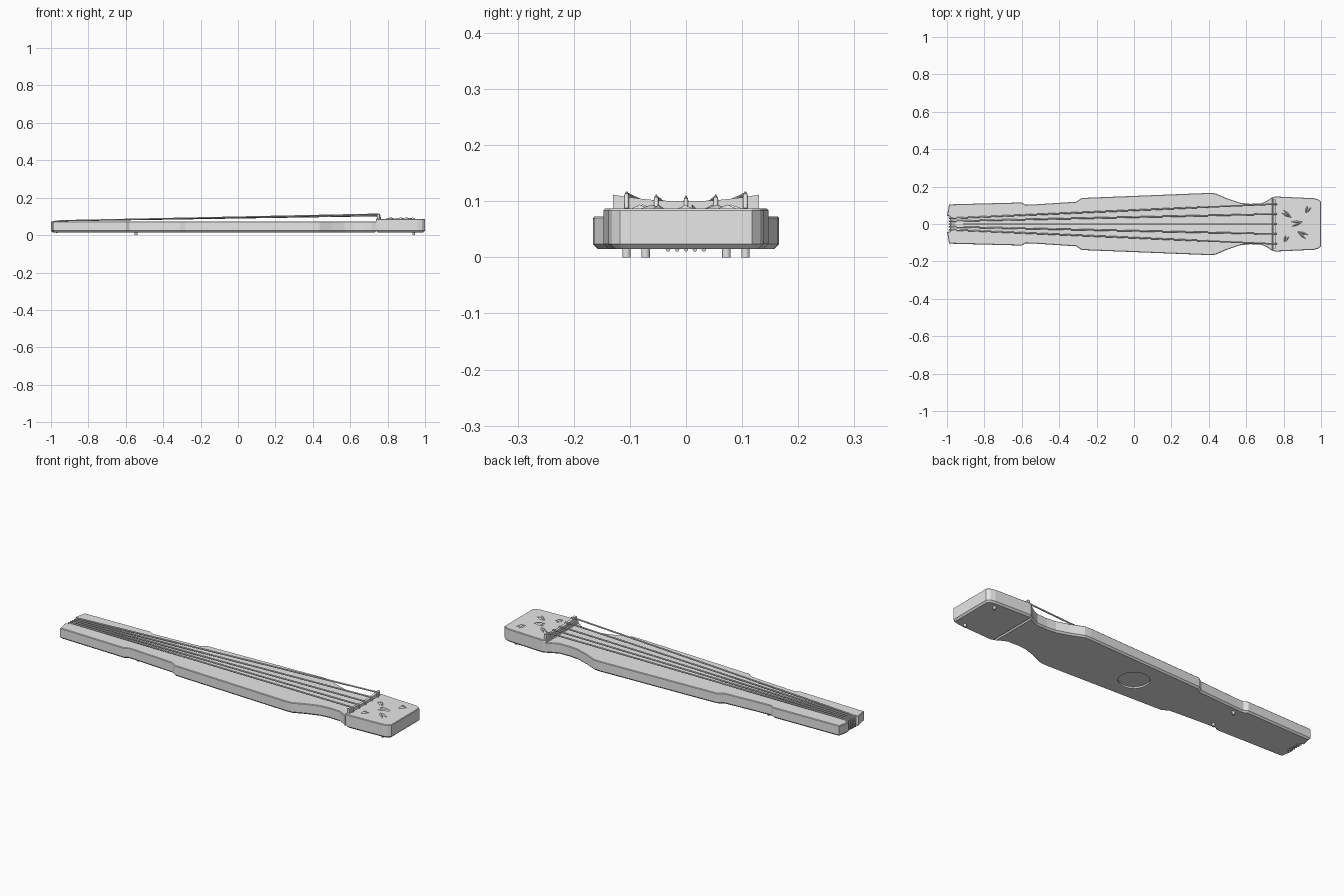
import bpy, bmesh
from mathutils import Vector

if "Cube" in bpy.data.objects:
    bpy.data.objects.remove(bpy.data.objects["Cube"], do_unlink=True)

grey = bpy.data.materials.new("plain_grey")
grey.use_nodes = True
grey.diffuse_color = (0.8, 0.8, 0.8, 1)
grey.node_tree.nodes["Principled BSDF"].inputs["Base Color"].default_value = (0.8, 0.8, 0.8, 1)


def add_mesh(name, bm):
    bmesh.ops.recalc_face_normals(bm, faces=bm.faces)
    mesh = bpy.data.meshes.new(name)
    bm.to_mesh(mesh)
    bm.free()
    mesh.materials.append(grey)
    obj = bpy.data.objects.new(name, mesh)
    bpy.context.collection.objects.link(obj)
    return obj


def board(name, half, z0, z1, low=0.009, top=0.003):
    """Mirror a half outline over y = 0, extrude it, chamfer its rims."""
    points = half + [(x, -y) for x, y in reversed(half)]
    bm = bmesh.new()
    face = bm.faces.new([bm.verts.new((x, y, z0)) for x, y in points])
    ext = bmesh.ops.extrude_face_region(bm, geom=[face], use_keep_orig=True)
    for v in ext["geom"]:
        if isinstance(v, bmesh.types.BMVert):
            v.co.z = z1
    for z, size in ((z0, low), (z1, top)):
        rim = [e for e in bm.edges if all(abs(v.co.z - z) < 1e-5 for v in e.verts)]
        bmesh.ops.bevel(bm, geom=rim, offset=size, segments=1, affect='EDGES', clamp_overlap=True)
    return add_mesh(name, bm)


# Long soundboard with waist, stepped neck and notched tail
body = board("soundboard", [
    (-0.985, 0.04), (-1.0, 0.043), (-0.988, 0.105), (-0.6, 0.115), (-0.58, 0.103),
    (-0.54, 0.104), (-0.31, 0.119), (-0.28, 0.139), (0.4, 0.166), (0.435, 0.164),
    (0.5, 0.136), (0.57, 0.113), (0.62, 0.108), (0.68, 0.11), (0.715, 0.126), (0.74, 0.145),
], 0.015, 0.073)

# Round sound hole sunk into the underside
bpy.ops.mesh.primitive_cylinder_add(vertices=32, radius=0.075, depth=0.02, location=(0, 0, 0.013))
cutter = bpy.context.object
cutter.name = "sound_hole_cutter"
cutter.hide_render = True
cut = body.modifiers.new("sound_hole", 'BOOLEAN')
cut.operation = 'DIFFERENCE'
cut.object = cutter
bpy.context.view_layer.objects.active = body
bpy.ops.object.modifier_apply(modifier=cut.name)
bpy.data.objects.remove(cutter, do_unlink=True)

# Raised head block
board("head_block", [(0.737, 0.138), (0.755, 0.147), (0.96, 0.138), (0.985, 0.132), (1.0, 0.118)],
      0.015, 0.087)


def bridge_top(y):
    return 0.1 + 0.7 * y * y


# Bridge with a hollowed upper edge
bm = bmesh.new()
steps = [-0.13 + 0.26 * i / 16 for i in range(17)]
outline = [(y, bridge_top(y)) for y in steps] + [(0.13, 0.085), (-0.13, 0.085)]
face = bm.faces.new([bm.verts.new((0.743, y, z)) for y, z in outline])
ext = bmesh.ops.extrude_face_region(bm, geom=[face], use_keep_orig=True)
for v in ext["geom"]:
    if isinstance(v, bmesh.types.BMVert):
        v.co.x = 0.757
add_mesh("bridge", bm)

# Strings run over the bridge and wrap under the tail, with a pointed guide for each
for i in range(-2, 3):
    y, tail = i * 0.053, i * 0.016
    top = bridge_top(y)
    path = [(0.762, y, 0.087), (0.757, y, top + 0.003), (0.743, y, top + 0.004),
            (-0.95, tail, 0.077), (-0.987, tail, 0.073), (-0.99, tail, 0.02), (-0.965, tail, 0.014)]
    curve = bpy.data.curves.new("string", 'CURVE')
    curve.dimensions = '3D'
    curve.bevel_depth = 0.004
    curve.bevel_resolution = 1
    curve.use_fill_caps = True
    spline = curve.splines.new('POLY')
    spline.points.add(len(path) - 1)
    for p, co in zip(spline.points, path):
        p.co = (*co, 1)
    curve.materials.append(grey)
    bpy.context.collection.objects.link(bpy.data.objects.new(f"string_{i + 3}", curve))
    bpy.ops.mesh.primitive_cone_add(vertices=4, radius1=0.009, radius2=0.001, depth=0.02,
                                    location=(0.75, y, top))
    bpy.context.object.name = f"string_guide_{i + 3}"
    bpy.context.object.data.materials.append(grey)


def chevron(name, tip, end, spread):
    """Two ridged leaves that meet at the tip."""
    bm = bmesh.new()
    tip, end = Vector((*tip, 0.086)), Vector((*end, 0.086))
    along = end - tip
    side = Vector((-along.y, along.x, 0)).normalized()
    for s in (-1, 1):
        far = end + side * s * spread
        across = side * 0.007
        middle = tip.lerp(far, 0.5)
        base = [bm.verts.new(p) for p in (tip, middle - across, far, middle + across)]
        peak = bm.verts.new(middle + Vector((0, 0, 0.008)))
        bm.faces.new(base)
        for k in range(4):
            bm.faces.new((base[k], base[(k + 1) % 4], peak))
    add_mesh(name, bm)


# Carved ornaments on the head
for n, (tip, end, spread) in enumerate([
    ((0.915, 0.055), (0.94, 0.098), 0.012), ((0.845, 0.032), (0.79, 0.07), 0.01),
    ((0.905, 0.012), (0.835, -0.002), 0.014), ((0.8, -0.1), (0.823, -0.06), 0.01),
    ((0.87, -0.038), (0.93, -0.072), 0.014),
]):
    chevron(f"head_ornament_{n + 1}", tip, end, spread)

# Small round feet
for name, x, y in (("head_foot", 0.94, 0.106), ("neck_foot", -0.545, 0.072)):
    for side, s in (("left", 1), ("right", -1)):
        bpy.ops.mesh.primitive_cylinder_add(vertices=12, radius=0.0075, depth=0.02,
                                            location=(x, s * y, 0.01))
        bpy.context.object.name = f"{name}_{side}"
        bpy.context.object.data.materials.append(grey)
